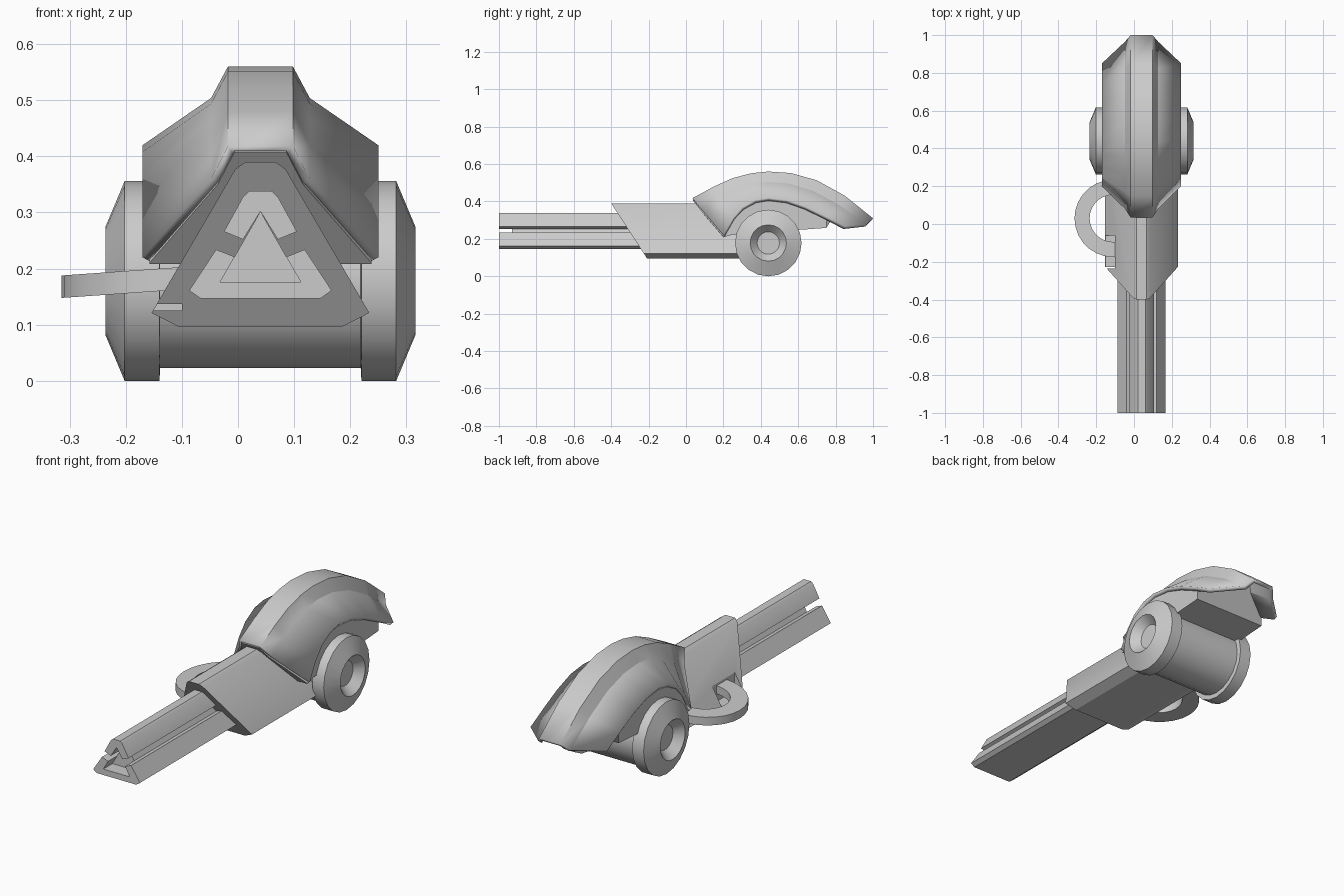
import bpy, bmesh, math

if "Cube" in bpy.data.objects:
    bpy.data.objects.remove(bpy.data.objects["Cube"])

CX = 0.04  # symmetry plane of the main parts


def make(name, verts, faces, angle=25):
    me = bpy.data.meshes.new(name)
    me.from_pydata(verts, [], faces)
    bm = bmesh.new()
    bm.from_mesh(me)
    bmesh.ops.remove_doubles(bm, verts=bm.verts, dist=1e-5)
    bmesh.ops.recalc_face_normals(bm, faces=bm.faces)
    bm.to_mesh(me)
    bm.free()
    ob = bpy.data.objects.new(name, me)
    bpy.context.collection.objects.link(ob)
    bpy.ops.object.select_all(action='DESELECT')
    ob.select_set(True)
    bpy.context.view_layer.objects.active = ob
    bpy.ops.object.shade_smooth_by_angle(angle=math.radians(angle))
    return ob


def loft(name, rings, caps=True, closed=True):
    """Skin a list of equal-length point rings."""
    n = len(rings[0])
    verts = [p for r in rings for p in r]
    faces = []
    for i in range(len(rings) - 1):
        for j in range(n if closed else n - 1):
            k = (j + 1) % n
            faces.append((i*n + j, i*n + k, (i+1)*n + k, (i+1)*n + j))
    if caps:
        faces += [tuple(range(n)), tuple((len(rings)-1)*n + j for j in range(n))]
    return make(name, verts, faces)


def prism(name, half, front, back):
    """half: right-side (dx, z) outline, mirrored; front: y as a function of z."""
    sec = [(CX + x, z) for x, z in half] + [(CX - x, z) for x, z in reversed(half) if x > 0]
    return loft(name, [[(x, front(z), z) for x, z in sec], [(x, back, z) for x, z in sec]])


def lathe(name, profile, sign, segs=20):
    """Revolve (radius, dx) about the axle."""
    rings = []
    for r, dx in profile:
        rings.append([(CX + sign*dx,
                       0.44 + r*math.sin(2*math.pi*i/segs),
                       0.178 - r*math.cos(2*math.pi*i/segs)) for i in range(segs)])
    return loft(name, rings)


# Barrel: slotted triangular rails around a recessed core
prism("barrel_top_rail", [(0, .338), (.02, .338), (.031, .328), (.065, .266), (.031, .252), (0, .302)],
      lambda z: -1.0, -.15)
prism("barrel_bottom_rail", [(0, .147), (.107, .147), (.127, .161), (.079, .234), (.046, .221),
                             (.072, .176), (0, .176)], lambda z: -1.0, -.15)
prism("barrel_core", [(0, .302), (.072, .176), (0, .176)], lambda z: -.93, -.15)

# Body with a raked front face
body = prism("body", [(0, .39), (.027, .39), (.045, .377), (.194, .121), (.145, .096), (0, .096)],
             lambda z: -.4 - (z - .39)*.65, .42)

# Notch in the left side of the body
bpy.ops.mesh.primitive_cube_add(size=1, location=(-.2, -.148, .225))
notch = bpy.context.object
notch.name = "notch_cutter"
notch.scale = (.2, .175, .2)
notch.hide_render = True
notch.hide_viewport = False
notch.display_type = 'WIRE'
mod = body.modifiers.new("notch", 'BOOLEAN')
mod.operation = 'DIFFERENCE'
mod.solver = 'EXACT'
mod.object = notch
bpy.context.view_layer.objects.active = body
bpy.ops.object.modifier_apply(modifier="notch")
bpy.data.objects.remove(notch)

# Cowl: three (y, z) side curves lofted into an arched shell
TOP = [(.035, .418), (.15, .48), (.25, .525), (.35, .551), (.44, .56), (.56, .552), (.7, .513), (.85, .43), (1, .31)]
MID = [(.08, .36), (.17, .42), (.26, .465), (.35, .494), (.44, .504), (.55, .496), (.68, .457), (.82, .38), (.965, .276)]
OUT = [(.2, .22), (.25, .31), (.3, .368), (.37, .408), (.44, .42), (.54, .408), (.64, .373), (.75, .32), (.85, .267)]


def arch(i, inset=0, drop=0):
    pts = [(w - inset, c[i][0], c[i][1] - drop) for w, c in ((.21, OUT), (.088, MID), (.058, TOP))]
    return [(CX - w, y, z) for w, y, z in pts] + [(CX + w, y, z) for w, y, z in reversed(pts)]


shell = loft("cowl", [arch(i) for i in range(9)], caps=False, closed=False)
# Outward normals, then thickness inward
top_face = max(shell.data.polygons, key=lambda p: p.center.z)
if top_face.normal.z < 0:
    shell.data.flip_normals()
sol = shell.modifiers.new("thickness", 'SOLIDIFY')
sol.thickness = .02
sol.offset = -1

# Cowl core: filled block under the shell, flat below, open towards the tail
rings = []
for i in range(8):
    a = arch(i, .012, .01)
    y, z = a[0][1:]
    zb = min(.22 + (y - .2)*.07, z - .002)
    rings.append([(a[0][0], y, zb)] + a + [(a[-1][0], y, zb)])
loft("cowl_core", rings)

# Wheels and the drum between them
for side, s in (("left", -1), ("right", 1)):
    lathe(side + "_wheel", [(.001, .17), (.178, .18), (.178, .242), (.097, .276), (.06, .235), (.001, .235)], s)
lathe("axle_drum", [(.155, -.18), (.155, .18)], 1)

# Side loop: flat half ring, slightly tilted
N = 14
path = [(-.04, .03, 1, 0)]
rings = []


def loop_section(x0, y0, x1, y1):
    tilt = lambda x: .1675 + (x + .318)*.07
    return [(x0, y0, tilt(x0) - .02), (x1, y1, tilt(x1) - .02),
            (x1, y1, tilt(x1) + .02), (x0, y0, tilt(x0) + .02)]


rings.append(loop_section(-.04, .235, -.04, .155))
for i in range(N + 1):
    t = math.pi*(.5 + i/N)
    c, s = math.cos(t), math.sin(t)
    rings.append(loop_section(-.11 + .205*c, .03 + .205*s, -.11 + .125*c, .03 + .125*s))
rings.append(loop_section(-.09, -.175, -.09, -.095))
loft("side_loop", rings)
